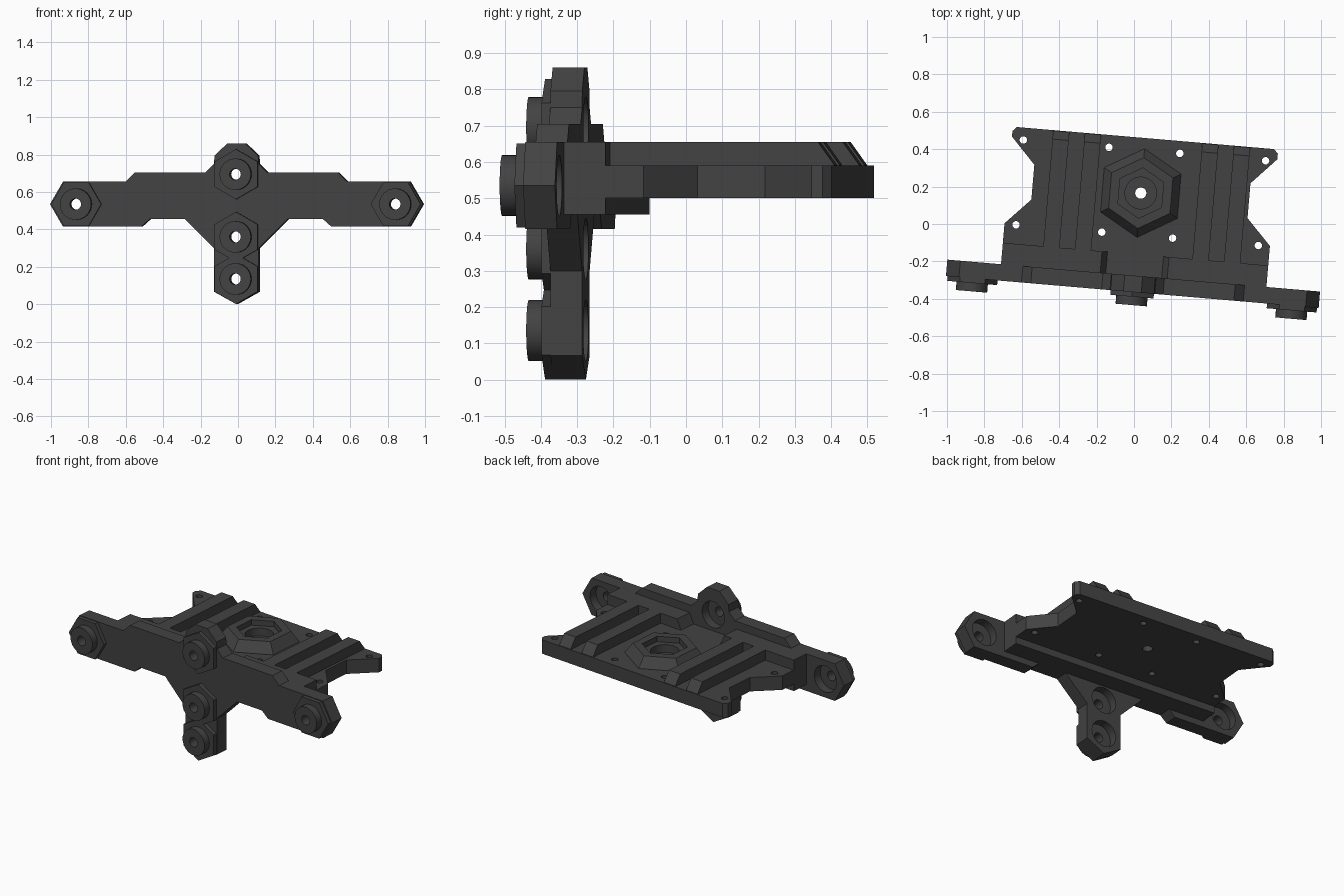
import bpy, bmesh, math
from mathutils import Matrix, Vector

if "Cube" in bpy.data.objects:
    bpy.data.objects.remove(bpy.data.objects["Cube"])

grey = bpy.data.materials.new("charcoal")
grey.diffuse_color = (0.055, 0.055, 0.055, 1)
grey.use_nodes = True
grey.node_tree.nodes["Principled BSDF"].inputs["Base Color"].default_value = grey.diffuse_color
# the whole bracket sits slightly turned about z
PLACE = Matrix.Rotation(math.radians(-4.9), 4, 'Z') @ Matrix.Translation((0.022, 0, 0))
AXES = {'z': lambda a, b, d: (a, b, d),    # outline in x, y
        'y': lambda a, b, d: (a, d, b),    # outline in x, z
        'x': lambda a, b, d: (d, a, b)}    # outline in y, z


def loft(name, rings, axis):
    """Solid through a list of (outline, depth) rings."""
    bm = bmesh.new()
    loops = [[bm.verts.new(AXES[axis](a, b, d)) for a, b in pts] for pts, d in rings]
    n = len(loops[0])
    for l0, l1 in zip(loops, loops[1:]):
        for i in range(n):
            bm.faces.new((l0[i], l0[(i + 1) % n], l1[(i + 1) % n], l1[i]))
    bm.faces.new(loops[0])
    bm.faces.new(loops[-1])
    bmesh.ops.recalc_face_normals(bm, faces=bm.faces)
    me = bpy.data.meshes.new(name)
    bm.to_mesh(me)
    bm.free()
    ob = bpy.data.objects.new(name, me)
    bpy.context.collection.objects.link(ob)
    me.materials.append(grey)
    return ob


def prism(name, pts, lo, hi, axis):
    return loft(name, [(pts, lo), (pts, hi)], axis)


def ngon(c, r, n, turn=0.0):
    return [(c[0] + r * math.cos(turn + 2 * math.pi * i / n),
             c[1] + r * math.sin(turn + 2 * math.pi * i / n)) for i in range(n)]


def mirrored(half):
    """Closed outline from its right half, listed top to bottom."""
    return half + [(-a, b) for a, b in reversed(half) if a > 0]


def cut(ob, cutters):
    for c in cutters:
        m = ob.modifiers.new("cut", 'BOOLEAN')
        m.operation, m.solver, m.object = 'DIFFERENCE', 'EXACT', c
        bpy.context.view_layer.objects.active = ob
        bpy.ops.object.modifier_apply(modifier=m.name)


helpers = []


def cutter(rings, axis):
    ob = loft("cutter", rings, axis)
    ob.hide_render = True
    helpers.append(ob)
    return ob


# front plate with centre tab
FRONT, BACK = -0.363, -0.275
plate = prism("front_plate", mirrored([
    (0.048, 0.86), (0.117, 0.795), (0.12, 0.75), (0.165, 0.705), (0.545, 0.705),
    (0.595, 0.655), (0.93, 0.655), (1.0, 0.535), (0.93, 0.415), (0.51, 0.415),
    (0.465, 0.455), (0.275, 0.455), (0.12, 0.30), (0.12, 0.067), (0, 0)]),
    FRONT, BACK, 'y')

# bolt bosses: hex collar, round spigot, through hole, rear counterbore
for i, (x, z) in enumerate([(-0.857, 0.535), (0.857, 0.535), (0, 0.695), (0, 0.36), (0, 0.135)]):
    c = (x, z)
    collar = prism(f"hex_collar_{i}", ngon(c, 0.134, 6, 0 if x else math.pi / 2),
                   FRONT - 0.025, FRONT + 0.005, 'y')
    spigot = prism(f"round_boss_{i}", ngon(c, 0.084, 32), -0.433, FRONT + 0.005, 'y')
    small, big = ngon(c, 0.03, 24), ngon(c, 0.085, 24)
    hole = cutter([(small, -0.5), (small, -0.33), (big, -0.33), (big, -0.2)], 'y')
    for ob in (plate, collar, spigot):
        cut(ob, [hole])

# flat base
base = prism("base_plate", mirrored([
    (0.69, 0.463), (0.712, 0.44), (0.712, 0.41), (0.58, 0.27), (0.58, 0.083),
    (0.712, -0.055), (0.712, -0.28)]), 0.50, 0.59, 'z')
holes = [ngon((sx * x, y), 0.02, 20) for sx in (-1, 1)
         for x in (0.19, 0.65) for y in (0.397, -0.058)]
cut(base, [cutter([(h, 0.4), (h, 0.8)], 'z') for h in holes])

# thick cross bar behind the front plate, notched in the middle
prism("cross_bar", [(-0.712, 0.455), (0.712, 0.455), (0.712, 0.655), (0.18, 0.655),
                    (0.15, 0.59), (-0.15, 0.59), (-0.18, 0.655), (-0.712, 0.655)],
      BACK - 0.005, -0.16, 'y')

# ribs with sloped rear ends
for i, x in enumerate((-0.495, -0.325, 0.305, 0.475)):
    prism(f"rib_{i}", [(-0.17, 0.58), (-0.17, 0.655), (0.415, 0.655), (0.46, 0.592), (0.46, 0.58)],
          x, x + 0.087, 'x')

# hexagonal socket in the centre of the base
C, T = (0, 0.168), math.pi / 2
socket = loft("hex_socket", [(ngon(C, 0.238, 6, T), 0.585), (ngon(C, 0.238, 6, T), 0.592),
                             (ngon(C, 0.19, 6, T), 0.655)], 'z')
recess = cutter([(ngon(C, 0.135, 6, T), 0.62), (ngon(C, 0.135, 6, T), 0.8)], 'z')
bore = cutter([(ngon(C, 0.085, 32), 0.57), (ngon(C, 0.085, 32), 0.8)], 'z')
pin = cutter([(ngon(C, 0.03, 24), 0.4), (ngon(C, 0.03, 24), 0.8)], 'z')
cut(socket, [recess, bore])
cut(base, [bore, pin])

for h in helpers:
    bpy.data.objects.remove(h)
for ob in bpy.context.scene.objects:
    ob.matrix_world = PLACE
    bpy.ops.object.select_all(action='DESELECT')
    ob.select_set(True)
    bpy.context.view_layer.objects.active = ob
    bpy.ops.object.shade_smooth_by_angle(angle=math.radians(25))
